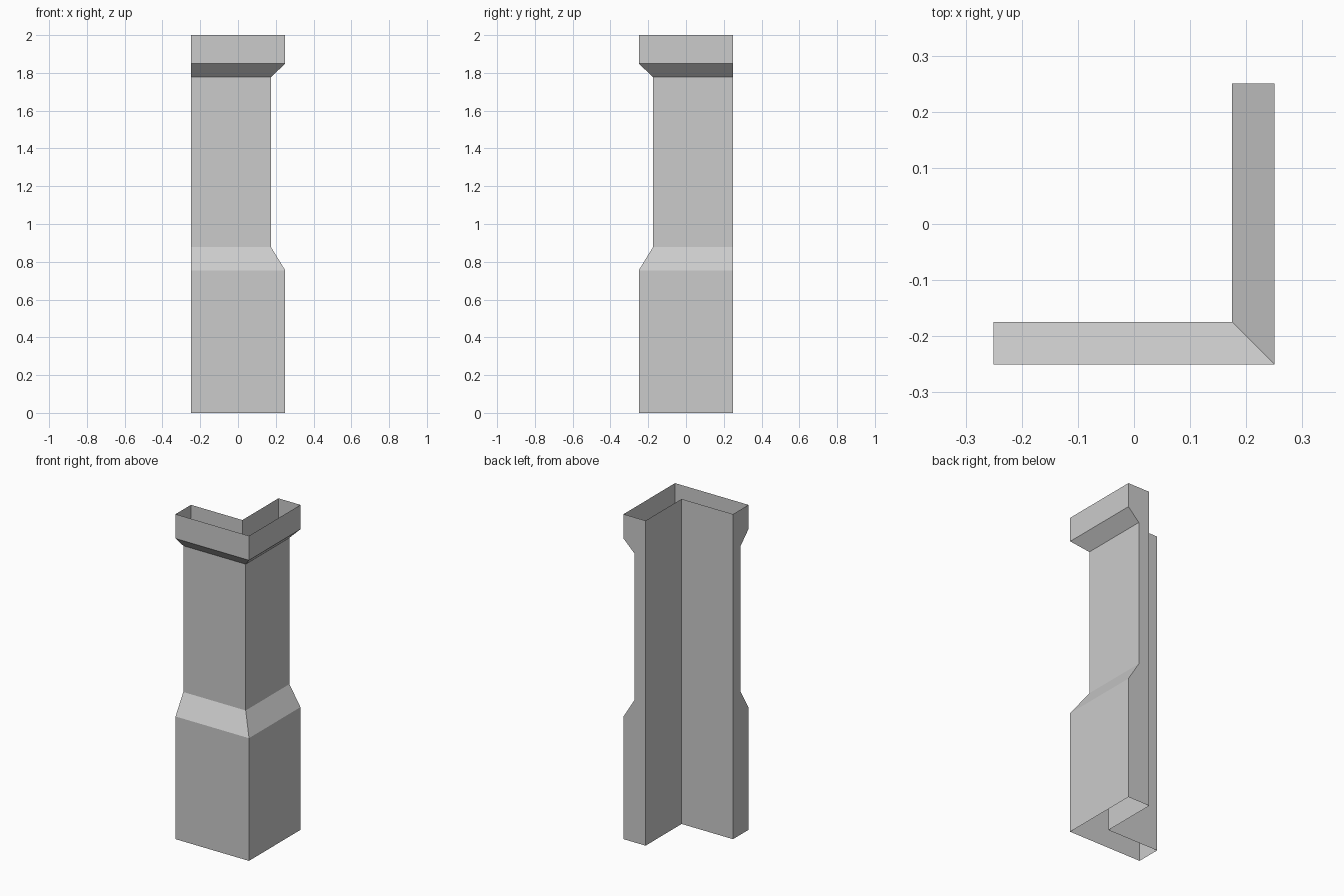
import bpy
import bmesh

if "Cube" in bpy.data.objects:
    bpy.data.objects.remove(bpy.data.objects["Cube"])

HALF = 0.25    # half width of each wing
INNER = 0.10   # position of the flat rear walls

# Outer face offset and height: plinth, shoulder, shaft, flare, cap
profile = [(0.25, 0.0), (0.25, 0.755), (0.175, 0.877),
           (0.175, 1.777), (0.25, 1.85), (0.25, 2.0)]


def l_ring(bm, d, z):
    """L-shaped outline at one height, counter-clockwise from above."""
    plan = [(-HALF, -d), (d, -d), (d, HALF),
            (INNER, HALF), (INNER, -INNER), (-HALF, -INNER)]
    return [bm.verts.new((x, y, z)) for x, y in plan]


# Corner pillar: hollow shell, open at the top and bottom
bm = bmesh.new()
rings = [l_ring(bm, d, z) for d, z in profile]
for low, high in zip(rings, rings[1:]):
    for i in range(6):
        j = (i + 1) % 6
        bm.faces.new((low[i], low[j], high[j], high[i]))

mesh = bpy.data.meshes.new("corner_pillar")
bm.to_mesh(mesh)
bm.free()
pillar = bpy.data.objects.new("corner_pillar", mesh)
bpy.context.collection.objects.link(pillar)
